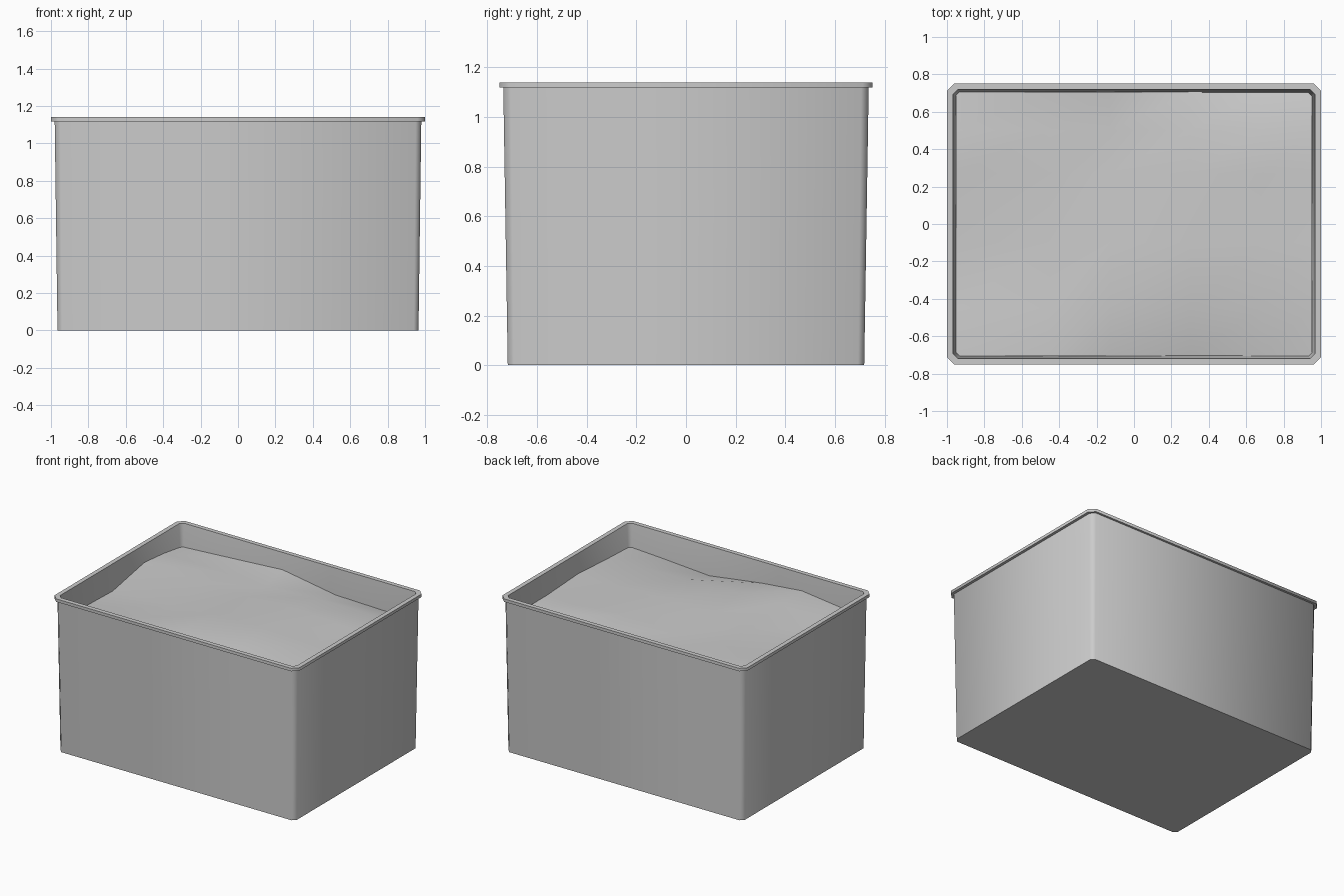
import bpy, bmesh, math

old = bpy.data.objects.get("Cube")
if old:
    bpy.data.objects.remove(old, do_unlink=True)

grey = bpy.data.materials.new("plain grey")
grey.use_nodes = True
colour = (0.6, 0.6, 0.6, 1)
grey.diffuse_color = colour
grey.node_tree.nodes["Principled BSDF"].inputs["Base Color"].default_value = colour


def finish(bm, name, angle):
    """Turn a bmesh into a smooth object with sharp edges above the angle."""
    mesh = bpy.data.meshes.new(name)
    bm.to_mesh(mesh)
    bm.free()
    mesh.materials.append(grey)
    mesh.shade_smooth()
    mesh.set_sharp_from_angle(angle=math.radians(angle))
    obj = bpy.data.objects.new(name, mesh)
    bpy.context.collection.objects.link(obj)
    return obj


def ring(bm, x, y, z, c):
    """Rectangle with chamfered corners, anticlockwise from above."""
    pts = [(x, y - c), (x - c, y), (c - x, y), (-x, y - c),
           (-x, c - y), (c - x, -y), (x - c, -y), (x, c - y)]
    return [bm.verts.new((px, py, z)) for px, py in pts]


# Tapered bin: outer wall, overhanging rim, inner wall and floor
profile = [(0.965, 0.718, 0, 0.025), (0.98, 0.736, 1.118, 0.03),
           (1.0, 0.752, 1.118, 0.04), (1.0, 0.752, 1.14, 0.04),
           (0.967, 0.719, 1.14, 0.025), (0.951, 0.703, 0.93, 0.02),
           (0.945, 0.70, 0.03, 0.02)]
bm = bmesh.new()
rings = [ring(bm, *p) for p in profile]
for low, high in zip(rings, rings[1:]):
    for i in range(8):
        j = (i + 1) % 8
        bm.faces.new((low[i], low[j], high[j], high[i]))
bm.faces.new(reversed(rings[0]))
bm.faces.new(rings[-1])
finish(bm, "bin", 60)

# Uneven surface of the contents, rows run from back to front
columns = [-0.953, -0.45, -0.13, 0.3, 0.68, 0.953]
rows = [(0.705, [0.97, 1.0, 1.02, 0.95, 0.94, 0.94]),
        (0.5, [1.0, 0.99, 0.975, 1.0, 1.0, 0.98]),
        (0.27, [1.02, 1.0, 0.99, 1.01, 0.985, 0.98]),
        (-0.1, [0.95, 0.97, 1.0, 1.01, 0.985, 1.0]),
        (-0.45, [0.96, 1.02, 1.02, 1.0, 0.99, 0.98]),
        (-0.705, [0.96, 1.02, 0.99, 0.93, 0.955, 0.97])]
bm = bmesh.new()
grid = [[bm.verts.new((x, y, z)) for x, z in zip(columns, heights)]
        for y, heights in rows]
for back, front in zip(grid, grid[1:]):
    for i in range(len(columns) - 1):
        bm.faces.new((front[i], front[i + 1], back[i + 1], back[i]))
finish(bm, "contents", 80)
